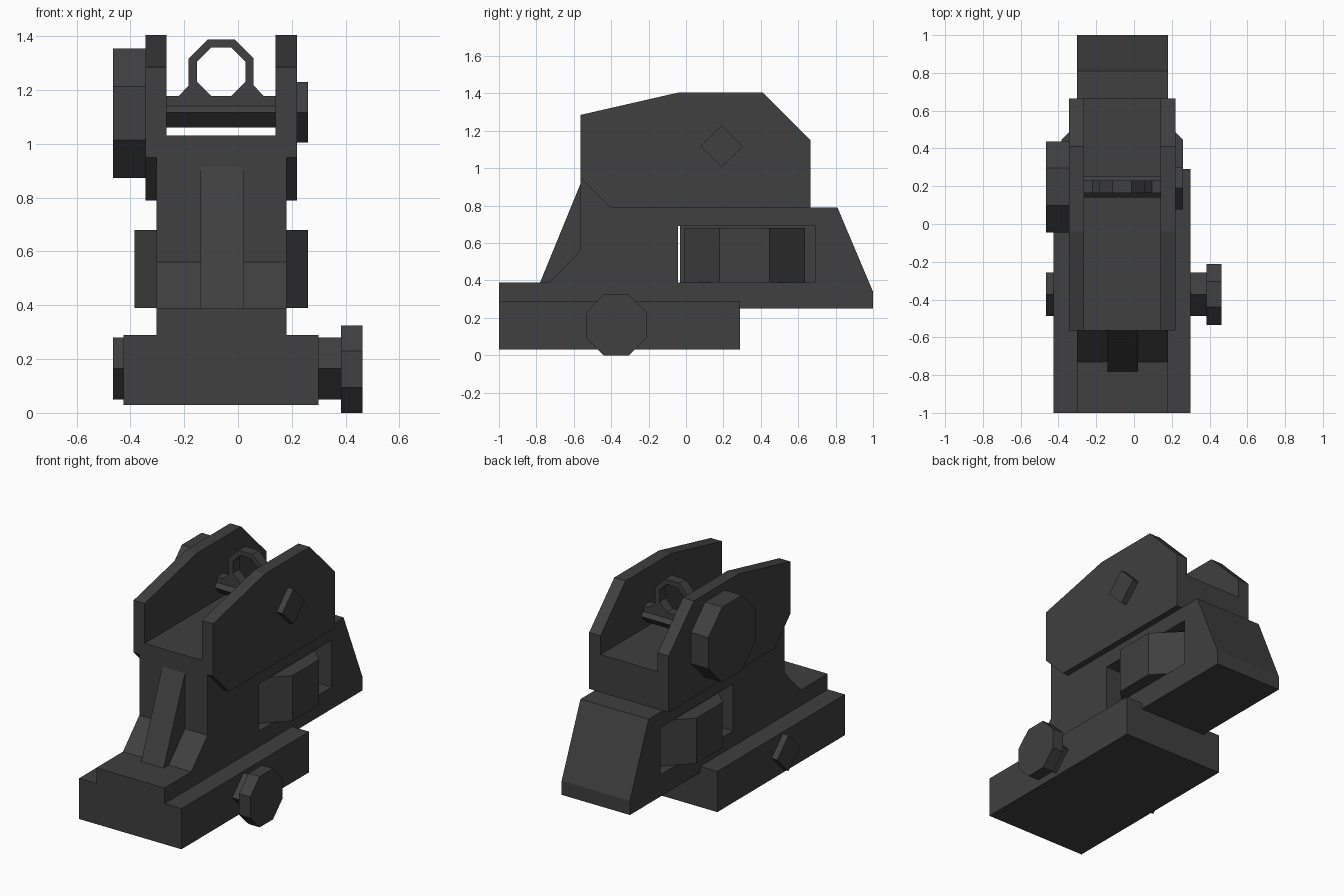
import bpy, bmesh, math

if "Cube" in bpy.data.objects:
    bpy.data.objects.remove(bpy.data.objects["Cube"])

CX = -0.0625   # centre line of the sight body

metal = bpy.data.materials.new("dark_gunmetal")
metal.diffuse_color = (0.05, 0.05, 0.05, 1)
metal.use_nodes = True
metal.node_tree.nodes["Principled BSDF"].inputs["Base Color"].default_value = metal.diffuse_color


def prism(name, pts, axis, a, b):
    """Extrude a 2D outline along an axis from a to b.
    Outline axes: x -> (y, z), y -> (x, z), z -> (x, y)."""
    place = {"x": lambda p, t: (t, p[0], p[1]),
             "y": lambda p, t: (p[0], t, p[1]),
             "z": lambda p, t: (p[0], p[1], t)}[axis]
    bm = bmesh.new()
    lo = [bm.verts.new(place(p, a)) for p in pts]
    hi = [bm.verts.new(place(p, b)) for p in pts]
    n = len(pts)
    bm.faces.new(lo)
    bm.faces.new(hi)
    for i in range(n):
        j = (i + 1) % n
        bm.faces.new((lo[i], lo[j], hi[j], hi[i]))
    bmesh.ops.recalc_face_normals(bm, faces=bm.faces)
    mesh = bpy.data.meshes.new(name)
    bm.to_mesh(mesh)
    bm.free()
    mesh.materials.append(metal)
    ob = bpy.data.objects.new(name, mesh)
    bpy.context.collection.objects.link(ob)
    return ob


def rect(u0, u1, v0, v1):
    return [(u0, v0), (u1, v0), (u1, v1), (u0, v1)]


def diamond(u, v, r):
    return [(u + r, v), (u, v + r), (u - r, v), (u, v - r)]


def octagon(u, v, half):
    """Octagon with flat sides, half is the distance to a side."""
    r = half / math.cos(math.pi / 8)
    angles = [math.pi / 8 + i * math.pi / 4 for i in range(8)]
    return [(u + r * math.cos(t), v + r * math.sin(t)) for t in angles]


def cut(ob, cutter):
    mod = ob.modifiers.new("cut", "BOOLEAN")
    mod.operation = "DIFFERENCE"
    mod.solver = "EXACT"
    mod.object = cutter
    bpy.context.view_layer.objects.active = ob
    bpy.ops.object.modifier_apply(modifier=mod.name)
    bpy.data.objects.remove(cutter, do_unlink=True)


# rail clamp base
prism("clamp_base", rect(-1, 0.29, 0.03, 0.29), "x", -0.425, 0.30)

# main body with the button window cut through it
body = prism("body", [(-1, 0.25), (1, 0.25), (1, 0.34), (0.81, 0.79), (0.665, 0.79),
                      (0.665, 1.03), (-0.565, 1.03), (-0.565, 0.56),
                      (-0.73, 0.39), (-1, 0.39)], "x", -0.303, 0.18)
cut(body, prism("window_cutter", rect(-0.043, 0.69, 0.39, 0.69), "x", -0.6, 0.5))

# web inside the window and the octagonal button
prism("window_web", rect(-0.033, 0.70, 0.38, 0.70), "x", CX - 0.04, CX + 0.04)
prism("button", octagon(CX, 0.3125, 0.3225), "z", 0.39, 0.68)

# sloped rib on the front
prism("front_rib", [(-0.78, 0.39), (-0.565, 0.915), (-0.5, 0.915), (-0.5, 0.39)],
      "x", -0.14, 0.02)

# protective side wings
wing = [(-0.565, 0.95), (-0.405, 0.79), (0.665, 0.79), (0.665, 1.15),
        (0.41, 1.405), (-0.04, 1.405), (-0.565, 1.285)]
prism("left_wing", wing, "x", -0.343, -0.265)
prism("right_wing", wing, "x", 0.14, 0.22)

# aperture leaf on its pivot bar
prism("pivot_bar", diamond(0.198, 1.117, 0.057), "x", -0.27, 0.145)
half = [(0.2025, 1.12), (0.2025, 1.178), (0.157, 1.178), (0.121, 1.217),
        (0.121, 1.317), (0.05, 1.388)]
outline = [(CX + x, z) for x, z in half] + [(CX - x, z) for x, z in reversed(half)]
leaf = prism("aperture_leaf", outline, "y", 0.165, 0.231)
cut(leaf, prism("aperture_cutter", octagon(CX, 1.268, 0.09), "y", 0, 0.4))

# windage knob on the left and pivot end on the right
prism("windage_knob", octagon(0.197, 1.114, 0.241), "x", -0.465, -0.343)
prism("windage_pin", diamond(0.19, 1.117, 0.113), "x", 0.20, 0.26)

# clamp bolt with octagonal head
prism("clamp_bolt", diamond(-0.373, 0.165, 0.115), "x", -0.465, 0.39)
prism("clamp_knob", octagon(-0.373, 0.1625, 0.1625), "x", 0.383, 0.462)
